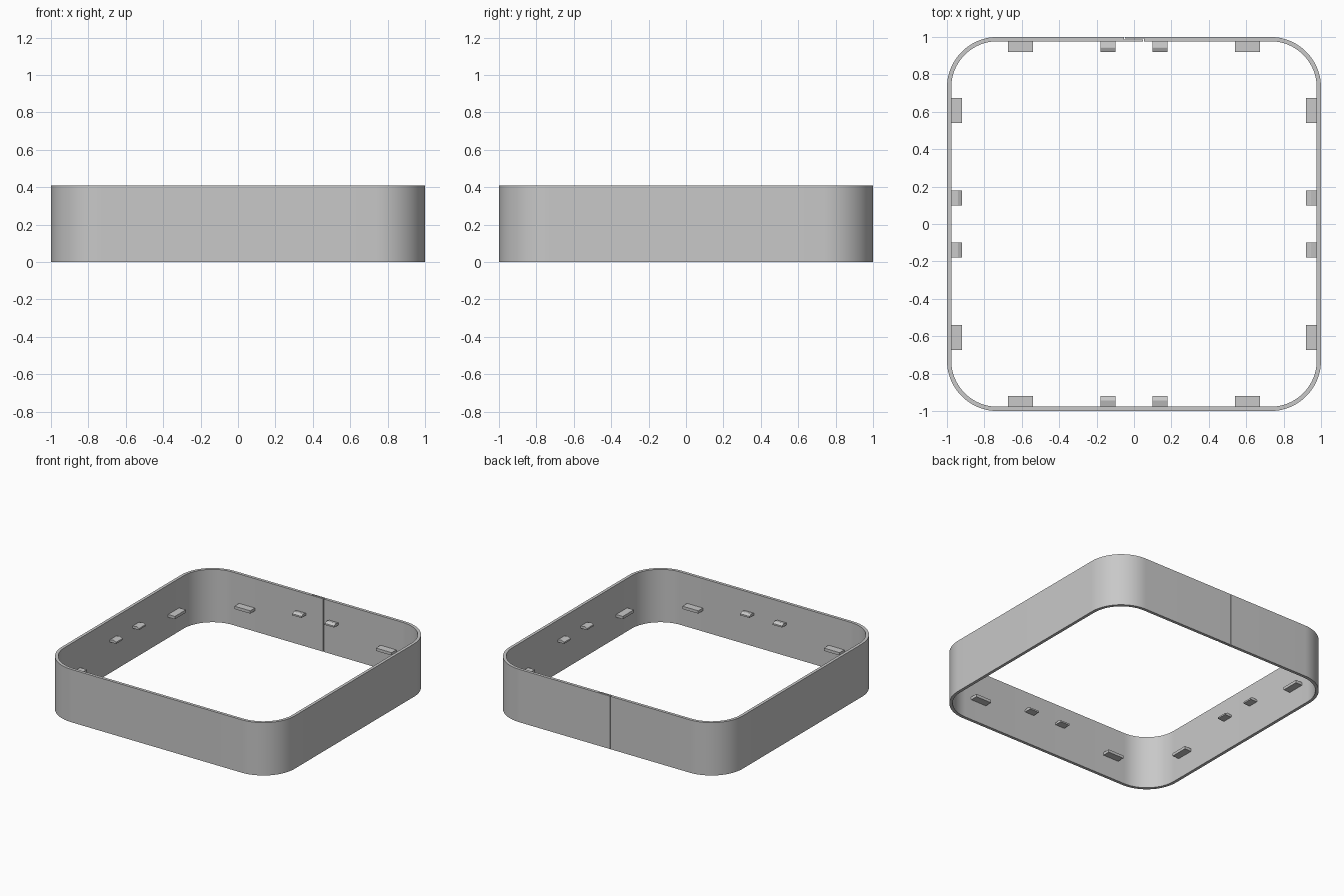
import bpy
import bmesh
import math
from mathutils import Matrix, Vector

cube = bpy.data.objects.get("Cube")
if cube:
    bpy.data.objects.remove(cube, do_unlink=True)

HEIGHT = 0.41
RADIUS = 0.27
WALL = 0.023
GAP = 0.003      # half the width of the joint gap
LAP = 0.05       # half the length of the lap joint

# One plain grey material
grey = bpy.data.materials.new("plain grey")
grey.use_nodes = True
colour = (0.58, 0.58, 0.58, 1)
grey.diffuse_color = colour
grey.node_tree.nodes["Principled BSDF"].inputs["Base Color"].default_value = colour


def prism(name, outline, direction, matrix=Matrix.Identity(4)):
    """Extrude a closed outline along a direction into a solid."""
    bm = bmesh.new()
    face = bm.faces.new([bm.verts.new(p) for p in outline])
    out = bmesh.ops.extrude_face_region(bm, geom=[face])
    moved = [v for v in out["geom"] if isinstance(v, bmesh.types.BMVert)]
    bmesh.ops.translate(bm, verts=moved, vec=direction)
    bmesh.ops.recalc_face_normals(bm, faces=bm.faces)
    bm.transform(matrix)
    mesh = bpy.data.meshes.new(name)
    bm.to_mesh(mesh)
    bm.free()
    mesh.materials.append(grey)
    obj = bpy.data.objects.new(name, mesh)
    bpy.context.collection.objects.link(obj)
    return obj


def rounded_path(radius, steps=20):
    """Four corner arcs, clockwise from back +x to back -x."""
    c = 1 - RADIUS
    points = []
    for start, cx, cy in ((90, c, c), (0, c, -c), (-90, -c, -c), (-180, -c, c)):
        for i in range(steps + 1):
            a = math.radians(start - 90 * i / steps)
            points.append((cx + radius * math.cos(a), cy + radius * math.sin(a), 0))
    return points


# Band wall, open at the back where the two ends overlap in a half lap
inner = 1 - WALL
mid = 1 - WALL / 2
outline = [(GAP - LAP, 1, 0)]
outline += rounded_path(RADIUS)
outline += [(-LAP - GAP, 1, 0), (-LAP - GAP, mid - GAP, 0),
            (LAP - GAP, mid - GAP, 0), (LAP - GAP, inner, 0)]
outline += reversed(rounded_path(RADIUS - WALL))
outline += [(LAP + GAP, inner, 0), (LAP + GAP, mid + GAP, 0),
            (GAP - LAP, mid + GAP, 0)]
wall = prism("band_wall", outline, Vector((0, 0, HEIGHT)))
bpy.ops.object.select_all(action='DESELECT')
wall.select_set(True)
bpy.context.view_layer.objects.active = wall
bpy.ops.object.shade_smooth_by_angle(angle=math.radians(30))

# Tab cross-sections (depth, height), starting inside the wall
ROOT, TIP = 0.982, 0.92
ledge = [(ROOT, 0.16), (TIP, 0.16), (TIP, 0.182), (ROOT, 0.182)]
catch = [(ROOT, 0.244), (TIP, 0.244), (TIP, 0.256),
         (0.941, 0.266), (0.947, 0.266), (ROOT, 0.258)]

# Two support ledges and two ridged catches on each of the four sides
for turn, side in enumerate(("back", "right", "front", "left")):
    rotation = Matrix.Rotation(turn * math.pi / 2, 4, 'Z')
    for kind, section, centre, width in (("support_ledge", ledge, 0.607, 0.135),
                                         ("snap_catch", catch, 0.14, 0.08)):
        for sign in (-1, 1):
            x = sign * centre - width / 2
            prism(f"{side}_{kind}_{1 if sign < 0 else 2}",
                  [(x, y, z) for y, z in section],
                  Vector((width, 0, 0)), rotation)
